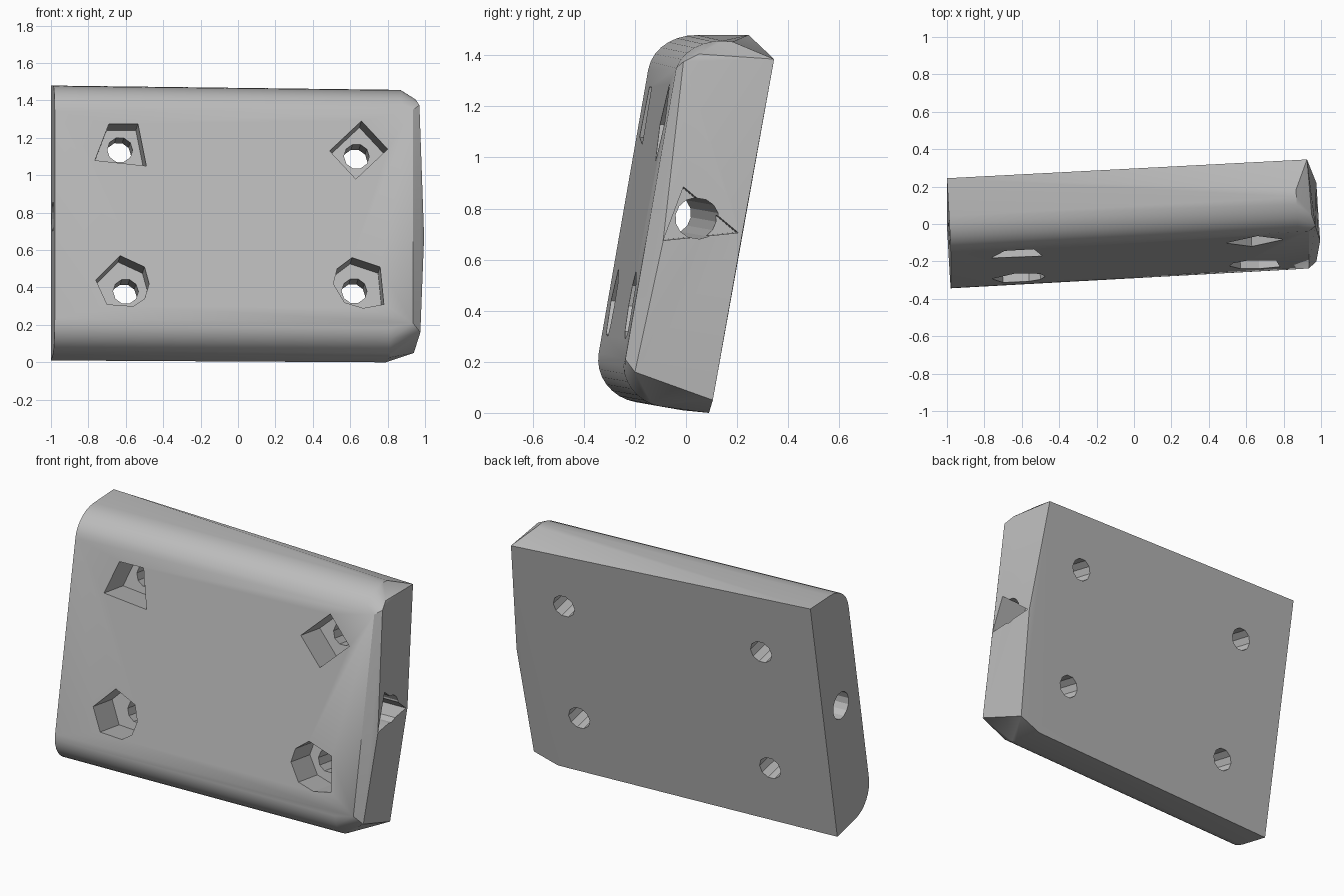
import bpy, bmesh, math
from mathutils import Vector, Matrix

cube = bpy.data.objects.get("Cube")
if cube:
    bpy.data.objects.remove(cube)

# Tilted frame of the block: along its length, out of the front face, up
base = Vector((-1, -0.012, 0.01))
up = Vector((0, 0.172, 0.985)).normalized()
along = Vector((1, 0.055, -0.0097)).normalized()
out = up.cross(along).normalized()
if out.y > 0:
    out = -out
DEPTH = 0.364


def local(u, n, w):
    return base + along * u + out * n + up * w


def on_front(x, z):
    """Point of the front face seen at x, z."""
    p = Vector((x, 0, z))
    p.y = (DEPTH - out.dot(p - base)) / out.y
    return p


def make_object(name, bm):
    mesh = bpy.data.meshes.new(name)
    bmesh.ops.recalc_face_normals(bm, faces=bm.faces)
    bm.to_mesh(mesh)
    bm.free()
    ob = bpy.data.objects.new(name, mesh)
    bpy.context.collection.objects.link(ob)
    return ob


def prism(name, ring, direction, start, end):
    """Straight cutter from a ring of points, swept along a direction."""
    bm = bmesh.new()
    a = [bm.verts.new(p + direction * start) for p in ring]
    b = [bm.verts.new(p + direction * end) for p in ring]
    bm.faces.new(a)
    bm.faces.new(b[::-1])
    for i in range(len(a)):
        j = (i + 1) % len(a)
        bm.faces.new((a[i], b[i], b[j], a[j]))
    return make_object(name, bm)


def circle(centre, axis_a, axis_b, radius, sides):
    angles = [2 * math.pi * i / sides for i in range(sides)]
    return [centre + (axis_a * math.cos(t) + axis_b * math.sin(t)) * radius for t in angles]


def rounded_edge(u, n0, w0, rn, rw, sign):
    """Quarter ellipse between the front face and the top or bottom."""
    steps = [math.pi / 2 * i / 8 for i in range(9)]
    return [local(u, n0 + rn * math.cos(t), w0 + sign * rw * math.sin(t)) for t in steps]


# Block: hull of two rounded sections and a faceted right end
points = [local(0, 0, 0), local(0, 0, 1.492)]
points += rounded_edge(0, 0.19, 0.165, 0.174, 0.165, -1)
points += rounded_edge(0, 0.16, 1.29, 0.204, 0.17, 1)
points += rounded_edge(1.8, 0.19, 0.165, 0.174, 0.165, -1)
points += rounded_edge(1.86, 0.16, 1.29, 0.204, 0.165, 1)
points += [Vector(p) for p in (
    (0.925, 0.345, 1.385), (0.975, 0.22, 0.7), (0.94, 0.105, 0.05), (0.79, 0.09, 0.0),
    (0.97, -0.01, 1.375), (0.995, -0.09, 0.67), (0.975, -0.2, 0.16),
    (0.95, 0.05, 1.405))]
points += [on_front(0.935, 0.21), on_front(0.935, 1.35)]
bm = bmesh.new()
for p in points:
    bm.verts.new(p)
hull = bmesh.ops.convex_hull(bm, input=bm.verts)
spare = {v for v in hull["geom_interior"] + hull["geom_unused"] if isinstance(v, bmesh.types.BMVert)}
bmesh.ops.delete(bm, geom=list(spare), context="VERTS")
bmesh.ops.dissolve_limit(bm, angle_limit=math.radians(0.5), verts=bm.verts, edges=bm.edges)
block = make_object("mounting_block", bm)

# Screw holes: uneven polygon recess with a narrow hole through to the back
recesses = [
    [(-.63, .57), (-.5, .51), (-.475, .42), (-.5, .34), (-.56, .3), (-.7, .31), (-.76, .44)],
    [(.61, .56), (.76, .51), (.78, .31), (.67, .29), (.57, .32), (.51, .42), (.53, .5)],
    [(-.69, 1.275), (-.535, 1.275), (-.49, 1.05), (-.765, 1.08)],
    [(.66, 1.29), (.8, 1.14), (.63, .98), (.49, 1.13)],
]
cutters = []
for outline in recesses:
    ring = [on_front(x, z) for x, z in outline]
    centre = sum(ring, Vector()) / len(ring)
    cutters.append(prism("recess_cutter", ring, out, 0.1, -0.2))
    cutters.append(prism("screw_cutter", circle(centre, along, up, 0.068, 10), out, 0.1, -0.6))

# Long bore from end to end, with a triangular recess in the right end
bore = local(0, 0.18, 0.75)
cutters.append(prism("bore_cutter", circle(bore, out, up, 0.08, 14), along, -0.2, 2.3))
triangle = [Vector((0.98, y, z)) for y, z in ((-.01, .885), (-.09, .675), (.205, .705))]
cutters.append(prism("end_recess_cutter", triangle, along, -0.18, 0.2))

for cutter in cutters:
    cutter.hide_render = True
    mod = block.modifiers.new("cut", "BOOLEAN")
    mod.operation = "DIFFERENCE"
    mod.solver = "EXACT"
    mod.object = cutter
bpy.context.view_layer.update()
bpy.context.view_layer.objects.active = block
block.select_set(True)
for mod in list(block.modifiers):
    bpy.ops.object.modifier_apply(modifier=mod.name)
for cutter in cutters:
    bpy.data.objects.remove(cutter)

# Plain grey finish
grey = bpy.data.materials.new("plain_grey")
grey.use_nodes = True
colour = (0.5, 0.5, 0.5, 1)
grey.diffuse_color = colour
grey.node_tree.nodes["Principled BSDF"].inputs["Base Color"].default_value = colour
block.data.materials.clear()
block.data.materials.append(grey)
bpy.ops.object.shade_smooth_by_angle(angle=math.radians(25))
